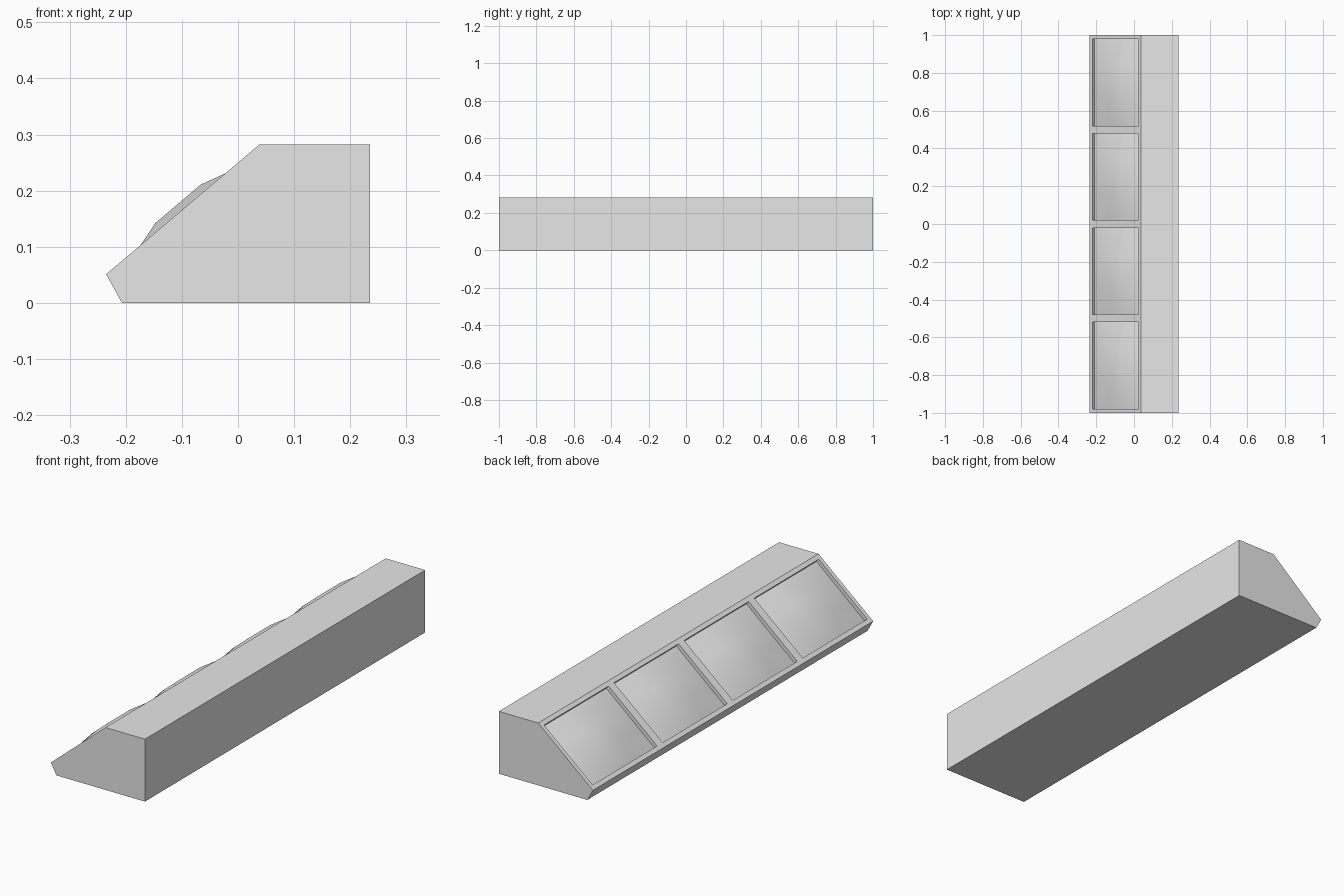
import bpy, bmesh
from mathutils import Vector

cube = bpy.data.objects.get("Cube")
if cube:
    bpy.data.objects.remove(cube, do_unlink=True)

grey = bpy.data.materials.new("plain grey")
grey.use_nodes = True
colour = (0.8, 0.8, 0.8, 1)
grey.diffuse_color = colour
grey.node_tree.nodes["Principled BSDF"].inputs["Base Color"].default_value = colour

# Side profile (x, z); the slope runs from the lip to the top edge
profile = [(-0.235, 0.051), (-0.207, 0), (0.235, 0), (0.235, 0.282), (0.038, 0.282)]
lip = Vector((profile[0][0], 0, profile[0][1]))
top_edge = Vector((profile[-1][0], 0, profile[-1][1]))
along = (top_edge - lip).normalized()
outward = Vector((-along.z, 0, along.x))

bay_centres = [-0.75, -0.25, 0.25, 0.75]
bay_half = 0.23
bay_low, bay_high = 0.020, 0.338
depth = 0.017
bulge = 0.030


def make_object(name, bm):
    mesh = bpy.data.meshes.new(name)
    bm.to_mesh(mesh)
    bm.free()
    mesh.materials.append(grey)
    obj = bpy.data.objects.new(name, mesh)
    bpy.context.collection.objects.link(obj)
    return obj


def slope_faces(bm):
    return [f for f in bm.faces if f.normal.dot(outward) > 0.99]


def cut_slope(bm, point, normal):
    faces = slope_faces(bm)
    geom = set(faces)
    for f in faces:
        geom.update(f.verts, f.edges)
    bmesh.ops.bisect_plane(bm, geom=list(geom), dist=1e-5, plane_co=point, plane_no=normal)
    bm.normal_update()


# Wedge body: extruded profile
bm = bmesh.new()
end = bm.faces.new([bm.verts.new((x, -1, z)) for x, z in profile])
sweep = bmesh.ops.extrude_face_region(bm, geom=[end], use_keep_orig=True)
bmesh.ops.translate(bm, vec=(0, 2, 0),
                    verts=[g for g in sweep["geom"] if isinstance(g, bmesh.types.BMVert)])
bmesh.ops.recalc_face_normals(bm, faces=bm.faces[:])
bm.normal_update()

# Cut the bay outlines into the slope
for c in bay_centres:
    for side in (-bay_half, bay_half):
        cut_slope(bm, Vector((0, c + side, 0)), Vector((0, 1, 0)))
for u in (bay_low, bay_high):
    cut_slope(bm, lip + along * u, along)

# Sink the bays, leaving their floors open for the cushions
bays = []
for f in slope_faces(bm):
    mid = f.calc_center_median()
    u = (mid - lip).dot(along)
    if bay_low < u < bay_high and any(abs(mid.y - c) < bay_half for c in bay_centres):
        bays.append(f)
sunk = bmesh.ops.extrude_face_region(bm, geom=bays)["geom"]
bmesh.ops.translate(bm, vec=outward * -depth,
                    verts=[g for g in sunk if isinstance(g, bmesh.types.BMVert)])
floors = [g for g in sunk if isinstance(g, bmesh.types.BMFace)]
old = [f for f in bays if f.is_valid]
bmesh.ops.delete(bm, geom=floors + old, context='FACES')
make_object("wedge_body", bm)


# Softly bulging cushion in each bay
def add_cushion(index, centre):
    bm = bmesh.new()
    n = 3
    rows = []
    for i in range(n + 1):
        row = []
        for j in range(n + 1):
            inner = 0 < i < n and 0 < j < n
            p = lip + along * (bay_low + (bay_high - bay_low) * i / n)
            p += outward * ((bulge if inner else 0) - depth)
            p.y = centre + bay_half * (2 * j / n - 1)
            row.append(bm.verts.new(p))
        rows.append(row)
    for a, b in zip(rows, rows[1:]):
        for j in range(n):
            bm.faces.new((a[j], b[j], b[j + 1], a[j + 1]))
    bm.normal_update()
    for f in bm.faces:
        f.smooth = True
        if f.normal.dot(outward) < 0:
            f.normal_flip()
    make_object(f"cushion_{index}", bm)


for i, c in enumerate(bay_centres, 1):
    add_cushion(i, c)
